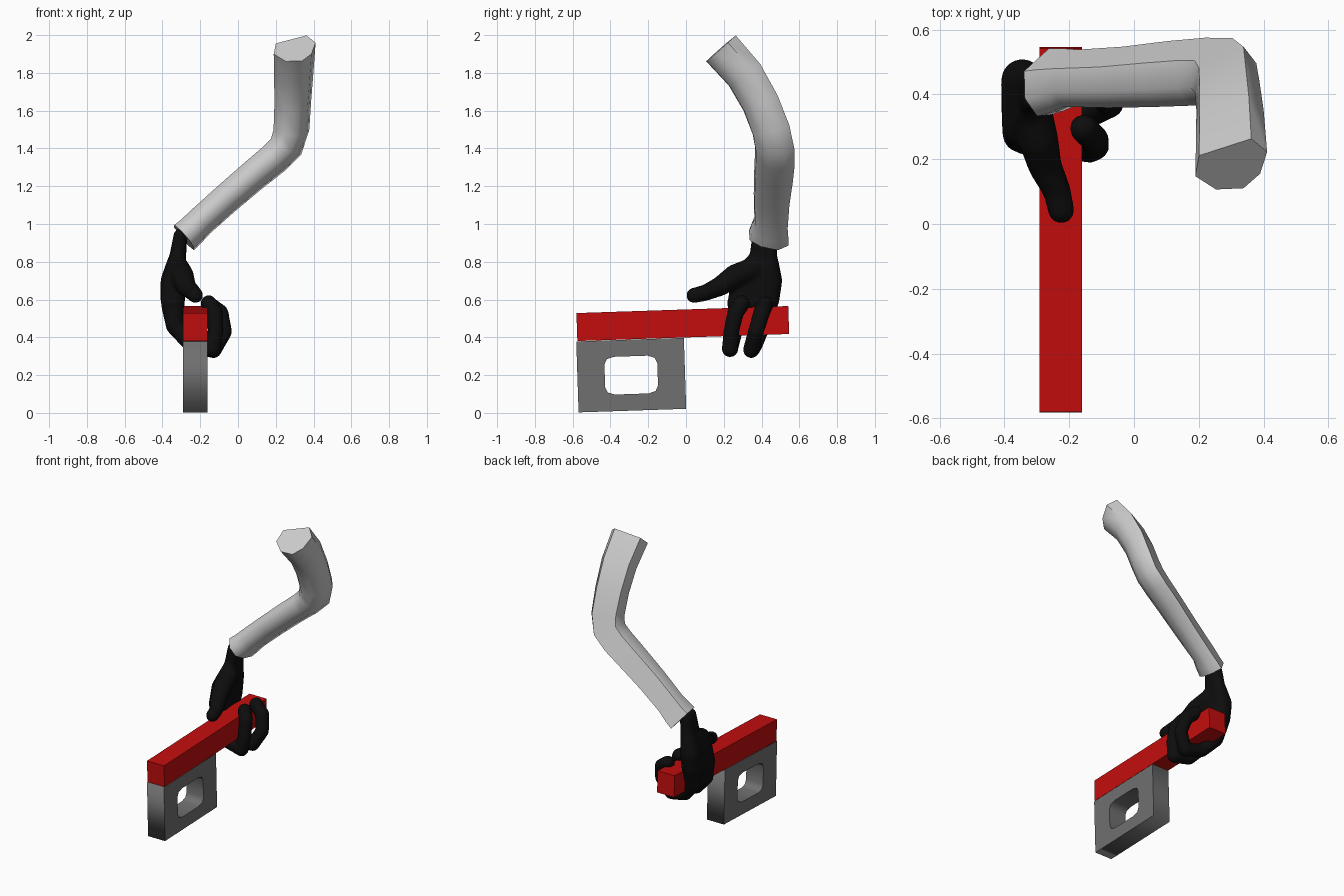
import bpy, bmesh
from math import radians
from mathutils import Vector, Matrix

if "Cube" in bpy.data.objects:
    bpy.data.objects.remove(bpy.data.objects["Cube"])

TILT = radians(1.9)
BAR_X = -0.226


def material(name, rgb):
    m = bpy.data.materials.new(name)
    m.diffuse_color = (*rgb, 1)
    m.use_nodes = True
    m.node_tree.nodes["Principled BSDF"].inputs["Base Color"].default_value = m.diffuse_color
    return m


def add(name, bm, mat=None):
    bmesh.ops.recalc_face_normals(bm, faces=bm.faces)
    me = bpy.data.meshes.new(name)
    bm.to_mesh(me)
    bm.free()
    ob = bpy.data.objects.new(name, me)
    bpy.context.collection.objects.link(ob)
    if mat:
        me.materials.append(mat)
    return ob


red = material("red", (0.55, 0.004, 0.004))
black = material("black", (0.004, 0.004, 0.004))
dark = material("dark_grey", (0.16, 0.16, 0.16))

# Stand: square plate with a rounded window, slightly tilted
cu = bpy.data.curves.new("stand_profile", 'CURVE')
cu.dimensions = '2D'
cu.fill_mode = 'BOTH'
cu.extrude = 0.065
outer = [(-.285, -.188), (.285, -.188), (.285, .188), (-.285, .188)]
corner = [(.14, .06), (.127, .088), (.09, .1)]
hole = []
for sx, sy in ((1, 1), (-1, 1), (-1, -1), (1, -1)):
    pts = corner if sx * sy > 0 else corner[::-1]
    hole += [(sx * a, sy * b) for a, b in pts]
for loop in (outer, hole):
    s = cu.splines.new('POLY')
    s.points.add(len(loop) - 1)
    for p, (a, b) in zip(s.points, loop):
        p.co = (a, b, 0, 1)
    s.use_cyclic_u = True
tmp = bpy.data.objects.new("stand_profile", cu)
bpy.context.collection.objects.link(tmp)
bpy.context.view_layer.update()
me = bpy.data.meshes.new_from_object(tmp.evaluated_get(bpy.context.evaluated_depsgraph_get()))
bpy.data.objects.remove(tmp)
upright = Matrix.Rotation(radians(90), 4, 'Z') @ Matrix.Rotation(radians(90), 4, 'X')
me.transform(Matrix.Translation((BAR_X, -.29, .2)) @ Matrix.Rotation(TILT, 4, 'X') @ upright)
me.materials.clear()
me.materials.append(dark)
bpy.context.collection.objects.link(bpy.data.objects.new("stand", me))

# Red bar on top of the stand
bm = bmesh.new()
bmesh.ops.create_cube(bm, size=1, matrix=Matrix.Translation((BAR_X, -.017, .473))
                      @ Matrix.Rotation(TILT, 4, 'X') @ Matrix.Diagonal((.13, 1.122, .148, 1)))
add("bar", bm, red)

# Arm: faceted section swept from shoulder over elbow to wrist
section = [(.06, .105), (-.10, .035), (-.11, -.05), (-.045, -.105),
           (.04, -.1), (.09, -.04), (.11, .05)]
# centre x, y, z, side scale, depth scale
path = [(.30, .185, 1.93, 1, 1), (.296, .31, 1.79, .94, .97), (.29, .395, 1.64, .88, .95),
        (.283, .45, 1.5, .85, .97), (.255, .47, 1.41, .82, 1), (.19, .47, 1.345, .78, 1),
        (.08, .463, 1.255, .75, .97), (-.06, .453, 1.135, .73, .9),
        (-.2, .45, 1.01, .72, .84), (-.247, .443, .962, .74, .95), (-.285, .437, .928, .77, 1)]
centres = [Vector(p[:3]) for p in path]
bm = bmesh.new()
rings = []
for i, c in enumerate(centres):
    t = (centres[min(i + 1, len(path) - 1)] - centres[max(i - 1, 0)]).normalized()
    u = t.cross(Vector((0, 1, 0))).normalized()
    v = u.cross(t)
    su, sv = path[i][3:]
    rings.append([bm.verts.new(c + u * a * su + v * b * sv) for a, b in section])
n = len(section)
for r, q in zip(rings, rings[1:]):
    for k in range(n):
        bm.faces.new((r[k], r[(k + 1) % n], q[(k + 1) % n], q[k]))
bm.faces.new(rings[0])
bm.faces.new(rings[-1])
arm = add("arm", bm)
bpy.context.view_layer.objects.active = arm
arm.select_set(True)
bpy.ops.object.shade_smooth_by_angle(angle=radians(54))

# Gloved hand: hulls around balls, fused into one smooth skin
hand = bmesh.new()


def hull(balls):
    part = bmesh.new()
    for x, y, z, r in balls:
        bmesh.ops.create_icosphere(part, subdivisions=3, radius=r,
                                   matrix=Matrix.Translation((x, y, z)))
    res = bmesh.ops.convex_hull(part, input=part.verts)
    inner = [g for g in res["geom_interior"] if isinstance(g, bmesh.types.BMVert)]
    bmesh.ops.delete(part, geom=inner, context='VERTS')
    bmesh.ops.recalc_face_normals(part, faces=part.faces)
    me = bpy.data.meshes.new("piece")
    part.to_mesh(me)
    part.free()
    hand.from_mesh(me)
    bpy.data.meshes.remove(me)


def digit(balls):
    for a, b in zip(balls, balls[1:]):
        hull([a, b])


# wrist and palm
hull([(-.305, .385, .94, .036), (-.305, .44, .94, .036),
      (-.32, .375, .82, .04), (-.32, .44, .82, .045)])
hull([(-.32, .36, .8, .045), (-.325, .44, .8, .05),
      (-.34, .3, .69, .06), (-.345, .445, .7, .065),
      (-.345, .28, .58, .062), (-.345, .43, .6, .065)])
# thumb
digit([(-.315, .35, .76, .062), (-.295, .26, .725, .062), (-.275, .18, .67, .052),
       (-.237, .1, .635, .043), (-.225, .042, .622, .041)])
# fingers curl under the bar and back up over its far side
digit([(-.345, .285, .57, .062), (-.335, .26, .46, .047), (-.25, .24, .362, .042),
       (-.135, .233, .338, .044), (-.118, .24, .43, .042),
       (-.122, .262, .53, .044), (-.155, .295, .58, .044)])
digit([(-.345, .425, .58, .062), (-.335, .4, .46, .047), (-.25, .365, .362, .042),
       (-.13, .345, .333, .044), (-.073, .37, .43, .042),
       (-.095, .4, .53, .045), (-.155, .42, .575, .044)])
glove = add("hand", hand, black)
rm = glove.modifiers.new("fuse", 'REMESH')
rm.mode = 'VOXEL'
rm.voxel_size = 0.01
rm.use_smooth_shade = True
sm = glove.modifiers.new("soften", 'SMOOTH')
sm.factor = 0.5
sm.iterations = 6
